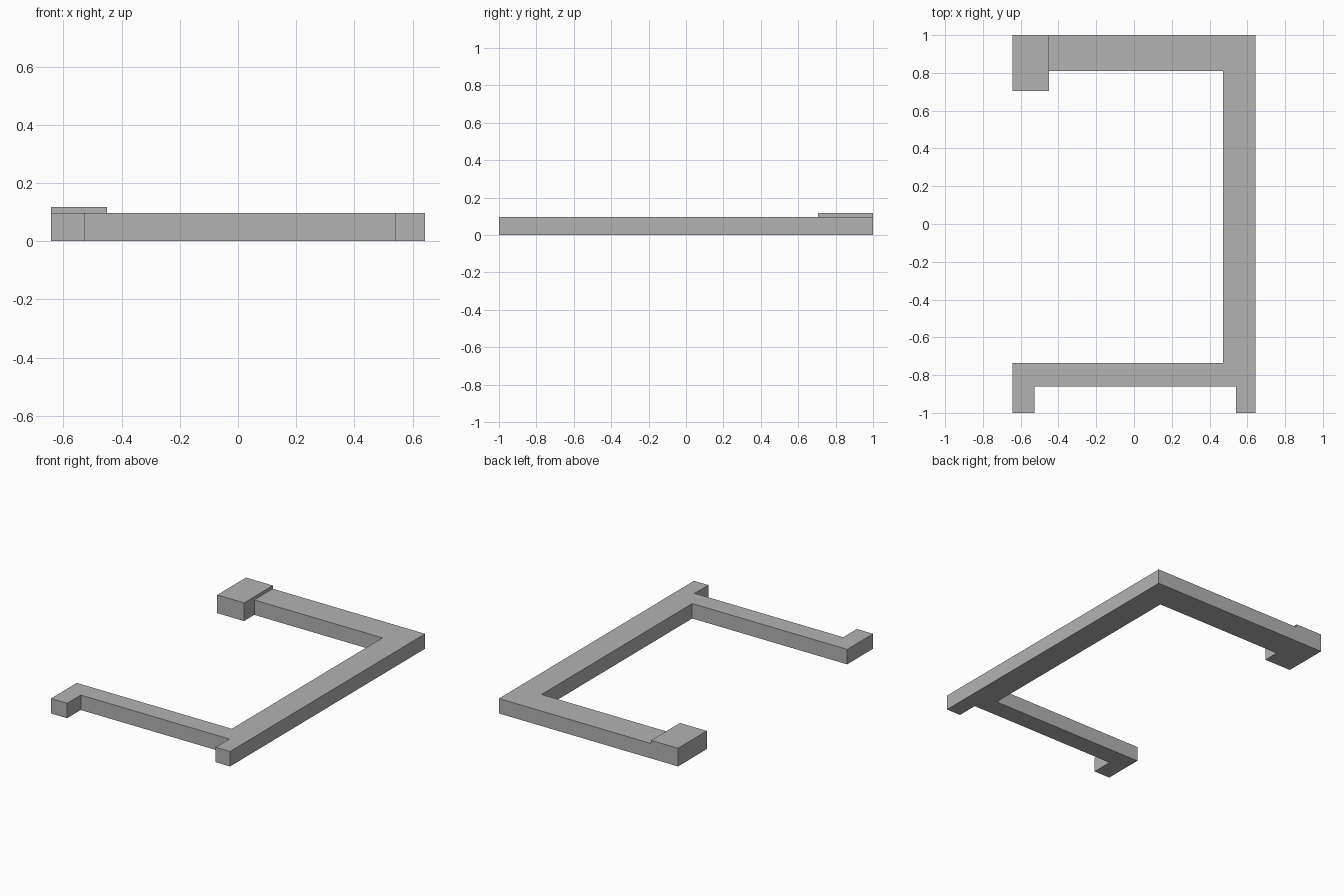
import bpy
import bmesh

cube = bpy.data.objects.get("Cube")
if cube:
    bpy.data.objects.remove(cube, do_unlink=True)

grey = bpy.data.materials.new("plain grey")
grey.use_nodes = True
color = (0.45, 0.45, 0.45, 1)
grey.diffuse_color = color
grey.node_tree.nodes["Principled BSDF"].inputs["Base Color"].default_value = color


def extrude_outline(name, outline, height):
    """Raise a flat counter-clockwise outline from the ground to a height."""
    bm = bmesh.new()
    base = bm.faces.new([bm.verts.new((x, y, 0)) for x, y in outline])
    top = bmesh.ops.extrude_face_region(bm, geom=[base], use_keep_orig=True)
    verts = [v for v in top["geom"] if isinstance(v, bmesh.types.BMVert)]
    bmesh.ops.translate(bm, verts=verts, vec=(0, 0, height))
    bmesh.ops.recalc_face_normals(bm, faces=bm.faces)
    mesh = bpy.data.meshes.new(name)
    bm.to_mesh(mesh)
    bm.free()
    mesh.materials.append(grey)
    obj = bpy.data.objects.new(name, mesh)
    bpy.context.collection.objects.link(obj)
    return obj


SIDE, BLOCK_X = 0.643, -0.45
HEIGHT, BLOCK_HEIGHT = 0.097, 0.118

# Long side bar with the back arm, the front arm and its two short feet
extrude_outline("frame", [
    (SIDE, -1), (SIDE, 1), (BLOCK_X, 1), (BLOCK_X, 0.81),
    (0.47, 0.81), (0.47, -0.735), (-SIDE, -0.735), (-SIDE, -1),
    (-0.527, -1), (-0.527, -0.86), (0.54, -0.86), (0.54, -1),
], HEIGHT)

# Taller block closing the end of the back arm
extrude_outline("end_block", [
    (-SIDE, 0.705), (BLOCK_X, 0.705), (BLOCK_X, 1), (-SIDE, 1),
], BLOCK_HEIGHT)
